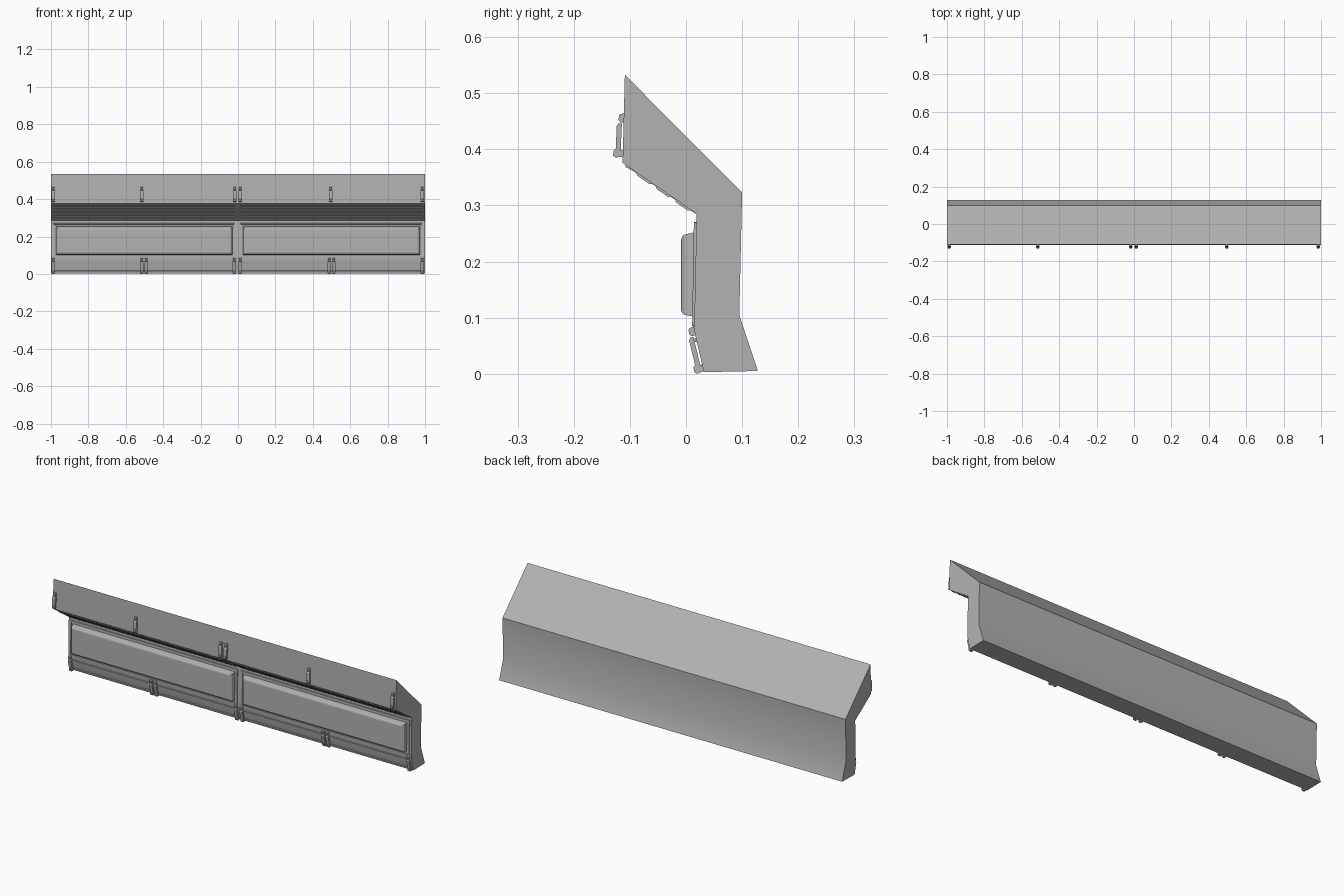
import bpy, bmesh
from mathutils import Vector
from math import radians

if "Cube" in bpy.data.objects:
    bpy.data.objects.remove(bpy.data.objects["Cube"])

grey = bpy.data.materials.new("dark_grey")
grey.diffuse_color = (0.45, 0.45, 0.45, 1)
grey.use_nodes = True
grey.node_tree.nodes["Principled BSDF"].inputs["Base Color"].default_value = grey.diffuse_color


def finish(name, bm):
    bmesh.ops.recalc_face_normals(bm, faces=bm.faces)
    me = bpy.data.meshes.new(name)
    bm.to_mesh(me)
    bm.free()
    me.materials.append(grey)
    ob = bpy.data.objects.new(name, me)
    bpy.context.collection.objects.link(ob)
    return ob


def extrude_x(bm, profile, x0, x1):
    """Solid from a closed (y, z) profile swept from x0 to x1."""
    face = bm.faces.new([bm.verts.new((x0, y, z)) for y, z in profile])
    res = bmesh.ops.extrude_face_region(bm, geom=[face], use_keep_orig=True)
    moved = [g for g in res["geom"] if isinstance(g, bmesh.types.BMVert)]
    bmesh.ops.translate(bm, verts=moved, vec=(x1 - x0, 0, 0))


def along(p, q, outline):
    """Map (t along p-q, outward offset) pairs to (y, z), outward = towards -y."""
    p, q = Vector(p), Vector(q)
    d = (q - p).normalized()
    n = Vector((-d.y, d.x))
    if n.x > 0:
        n = -n
    return [tuple(p + d * t + n * h) for t, h in outline]


def raised_panel(name, rings):
    """Loft of rectangles (x0, x1, z0, z1, y), capped at both ends."""
    bm = bmesh.new()
    loops = [[bm.verts.new((x, y, z)) for x, z in ((a, c), (b, c), (b, d), (a, d))]
             for a, b, c, d, y in rings]
    for l0, l1 in zip(loops, loops[1:]):
        for i in range(4):
            j = (i + 1) % 4
            bm.faces.new((l0[i], l0[j], l1[j], l1[i]))
    bm.faces.new(loops[0])
    bm.faces.new(loops[-1])
    return finish(name, bm)


def clips(name, xs, p, q, rod, w):
    """Stand-off strap between a top knob and a bottom foot."""
    bm = bmesh.new()
    length = (Vector(q) - Vector(p)).length
    strap = [(0.003, rod), (length - 0.018, rod), (length - 0.018, rod + 0.006),
             (length - 0.023, rod + 0.009), (0.006, rod + 0.009), (0.003, rod + 0.006)]
    knob = [(length - 0.016, -0.002), (length, -0.002), (length - 0.001, 0.006),
            (length - 0.004, 0.009), (length - 0.013, 0.009), (length - 0.016, 0.006)]
    foot = [(0.004, -0.002), (0.015, -0.002), (0.017, rod + 0.010),
            (0.014, rod + 0.013), (0.005, rod + 0.013), (0.002, rod + 0.009)]
    for x in xs:
        extrude_x(bm, along(p, q, strap), x - w, x + w)
        extrude_x(bm, along(p, q, knob), x - w * 0.75, x + w * 0.75)
        extrude_x(bm, along(p, q, foot), x - w * 0.75, x + w * 0.75)
    finish(name, bm)


# main wall
wall = [(-0.109, 0.533), (0.100, 0.323), (0.095, 0.105), (0.128, 0.005),
        (0.032, 0.003), (0.015, 0.075), (0.015, 0.100), (0.019, 0.285),
        (-0.113, 0.376)]
bm = bmesh.new()
extrude_x(bm, wall, -1, 1)
body = finish("wall_body", bm)
bpy.context.view_layer.objects.active = body
body.select_set(True)
bpy.ops.object.shade_smooth_by_angle(angle=radians(30))

for side, x0, x1 in (("left", -0.988, -0.018), ("right", 0.012, 0.985)):
    # raised panel with bevelled rim
    a, b = x0 + 0.015, x1 - 0.012
    raised_panel("panel_" + side, [
        (a, b, 0.100, 0.254, 0.022), (a, b, 0.102, 0.252, 0.014),
        (a + .004, b - .004, 0.105, 0.248, -0.003),
        (a + .008, b - .008, 0.109, 0.244, -0.007),
        (a + .016, b - .016, 0.114, 0.238, -0.009)])

    # raised border around the panel
    bm = bmesh.new()
    top = [(0.022, 0.261), (0.022, 0.272), (0.014, 0.270), (0.014, 0.263)]
    low = [(0.022, 0.083), (0.022, 0.093), (0.011, 0.091), (0.011, 0.085)]
    post = [(0.022, 0.086), (0.022, 0.270), (0.014, 0.270), (0.011, 0.086)]
    extrude_x(bm, top, x0, x1)
    extrude_x(bm, low, x0, x1)
    extrude_x(bm, post, x0 - 0.004, x0 + 0.004)
    extrude_x(bm, post, x1 - 0.004, x1 + 0.004)
    finish("panel_border_" + side, bm)

    # shallow ribbed plate under the overhang
    bm = bmesh.new()
    ribs = [(0.002, -0.004), (0.002, 0.001)]
    for k in range(3):
        t = 0.012 + k * 0.042
        ribs += [(t, 0.001), (t + 0.004, 0.004), (t + 0.030, 0.004), (t + 0.034, 0.001)]
    ribs += [(0.152, 0.003), (0.156, -0.004)]
    extrude_x(bm, along((0.019, 0.285), (-0.113, 0.376), ribs), x0 + 0.002, x1 + 0.003)
    finish("overhang_ribs_" + side, bm)

    # skirting strips
    bm = bmesh.new()
    for t in (0.006, 0.054):
        strip = [(t, -0.003), (t + 0.010, -0.003), (t + 0.008, 0.003), (t + 0.002, 0.003)]
        extrude_x(bm, along((0.032, 0.003), (0.015, 0.075), strip), x0, x1)
    finish("skirting_" + side, bm)

# clips along the top fascia and the foot
clips("upper_clips", (-0.988, -0.515, -0.018, 0.012, 0.495, 0.985),
      (-0.114, 0.383), (-0.1105, 0.464), 0.003, 0.009)
clips("lower_clips", (-0.988, -0.515, -0.490, -0.020, 0.012, 0.488, 0.513, 0.985),
      (0.032, 0.001), (0.012, 0.084), 0.003, 0.009)
